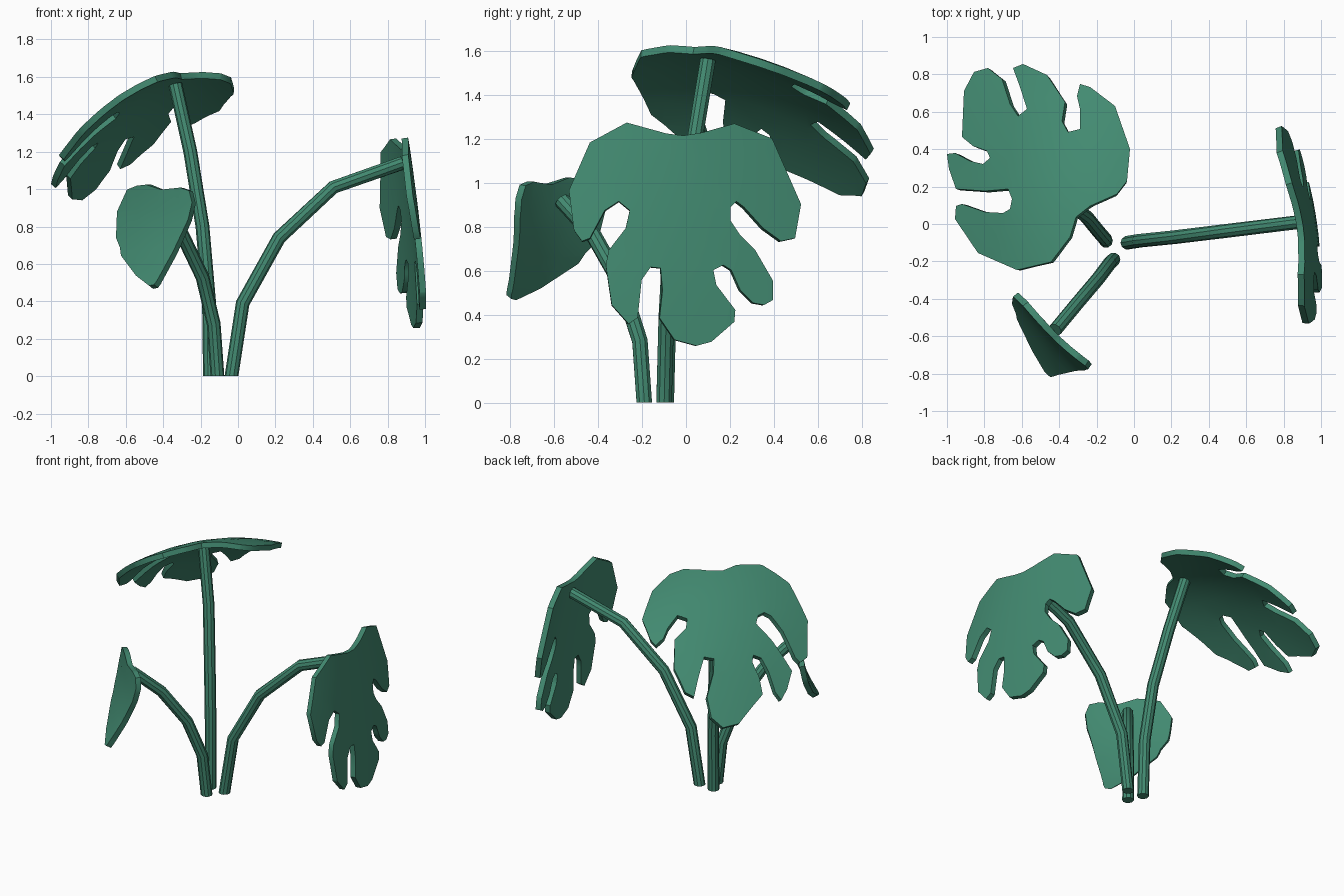
import bpy, bmesh, math
from mathutils import Vector

if "Cube" in bpy.data.objects:
    bpy.data.objects.remove(bpy.data.objects["Cube"])

green = bpy.data.materials.new("leaf_green")
green.diffuse_color = (0.055, 0.255, 0.165, 1)
green.use_nodes = True
green.node_tree.nodes["Principled BSDF"].inputs["Base Color"].default_value = green.diffuse_color


def finish(name, bm, angle, thickness=0):
    me = bpy.data.meshes.new(name)
    bm.to_mesh(me)
    bm.free()
    ob = bpy.data.objects.new(name, me)
    bpy.context.collection.objects.link(ob)
    me.materials.append(green)
    bpy.ops.object.select_all(action='DESELECT')
    ob.select_set(True)
    bpy.context.view_layer.objects.active = ob
    if thickness:
        mod = ob.modifiers.new("thickness", 'SOLIDIFY')
        mod.thickness = thickness
        mod.offset = -1
        bpy.ops.object.modifier_apply(modifier=mod.name)
    bpy.ops.object.shade_smooth_by_angle(angle=math.radians(angle))
    return ob


def stem(name, path, r=0.037, sides=10):
    """Tube along a bent path, flat at the ground."""
    pts = [Vector(p) for p in path]
    bm = bmesh.new()
    rings = []
    for i, p in enumerate(pts):
        t = (pts[min(i + 1, len(pts) - 1)] - pts[max(i - 1, 0)]).normalized()
        if i == 0:
            t = Vector((0, 0, 1))
        side = t.cross(Vector((0.6, -0.8, 0))).normalized()
        up = t.cross(side)
        rings.append([bm.verts.new(p + r * (math.cos(a) * side + math.sin(a) * up))
                      for a in (2 * math.pi * k / sides for k in range(sides))])
    for a, b in zip(rings, rings[1:]):
        for k in range(sides):
            n = (k + 1) % sides
            bm.faces.new((a[k], a[n], b[n], b[k]))
    bm.faces.new(rings[0][::-1])
    bm.faces.new(rings[-1])
    bmesh.ops.recalc_face_normals(bm, faces=bm.faces)
    finish(name, bm, 25)


def leaf(name, outline, centre, scale, surface, outward, step=0.11):
    """Flat outline, cut on a grid, bent onto a curved surface and thickened."""
    bm = bmesh.new()
    bm.faces.new([bm.verts.new(((a - centre[0]) / scale, (centre[1] - b) / scale, 0))
                  for a, b in outline])
    for axis in ((1, 0, 0), (0, 1, 0)):
        for k in range(-10, 16):
            bmesh.ops.bisect_plane(bm, geom=bm.verts[:] + bm.edges[:] + bm.faces[:],
                                   plane_co=Vector(axis) * (k * step + 0.013), plane_no=axis)
    bmesh.ops.remove_doubles(bm, verts=bm.verts, dist=0.004)
    bmesh.ops.triangulate(bm, faces=bm.faces)
    for v in bm.verts:
        v.co = surface(v.co.x, v.co.y)
    bm.normal_update()
    if sum((f.normal * f.calc_area() for f in bm.faces), Vector()).dot(Vector(outward)) < 0:
        bmesh.ops.reverse_faces(bm, faces=bm.faces)
    bm.normal_update()
    finish(name, bm, 35, 0.035)


# Stems
stem("tall_stem", [(-.15, -.09, 0), (-.155, -.08, .4), (-.19, -.04, .8),
                   (-.255, .04, 1.2), (-.335, .1, 1.56)])
stem("right_stem", [(-.035, -.1, 0), (.025, -.09, .39), (.22, -.07, .74),
                    (.51, -.035, 1.01), (.88, .01, 1.14)])
stem("small_stem", [(-.11, -.19, 0), (-.13, -.21, .28), (-.19, -.29, .53),
                    (-.30, -.42, .76), (-.42, -.565, .92)])

# Top leaf: outline seen from above, drooping toward its tip
TOP = [(1130, 150), (1115, 107), (1090, 88), (1080, 85), (1077, 97), (1080, 110), (1080, 130),
       (1068, 133), (1062, 122), (1065, 103), (1047, 76), (1023, 65), (1013, 69), (1020, 88),
       (1027, 110), (1018, 117), (1010, 105), (1002, 80), (988, 69), (974, 73), (964, 92),
       (962, 138), (973, 147), (987, 152), (990, 159), (983, 165), (970, 162), (955, 154),
       (947, 155), (949, 170), (956, 190), (985, 192), (1008, 190), (1012, 200), (1010, 210),
       (1003, 214), (985, 213), (962, 205), (956, 207), (955, 220), (978, 254), (1017, 271),
       (1051, 263), (1070, 238), (1076, 218), (1090, 207), (1117, 195), (1127, 182)]


def top_surface(x, y):
    u = -.65 * (x + .3) + .76 * (y - .05)
    v = .76 * (x + .3) + .65 * (y - .05)
    return Vector((x, y, 1.62 - .3 * u - .457 * u * u + (.06 + .4 * u) * v - .466 * v * v))


leaf("top_leaf", TOP, (1134, 225), 187, top_surface, (0, 0, 1))

# Right leaf: outline seen from the right, hanging down
SIDE = [(627, 122), (667, 133), (684, 135), (703, 132), (735, 123), (773, 138), (802, 204),
        (796, 238), (782, 241), (764, 228), (745, 207), (737, 201), (731, 207), (731, 220),
        (741, 235), (756, 250), (774, 281), (774, 300), (765, 305), (754, 303), (741, 290),
        (732, 270), (724, 265), (714, 270), (717, 285), (736, 310), (735, 322), (712, 342),
        (697, 346), (675, 340), (660, 318), (663, 290), (661, 268), (651, 267), (642, 280),
        (638, 318), (629, 324), (612, 305), (606, 265), (609, 250), (626, 228), (630, 210),
        (619, 201), (605, 210), (590, 238), (582, 241), (574, 230), (569, 190), (590, 142)]


def side_surface(y, z):
    d = 1.2 - z
    return Vector((.905 + .14 * d - .065 * d * d - .15 * y + (.22 * d - .33) * y * y, y, z))


leaf("right_leaf", SIDE, (686.5, 403), 220.3, side_surface, (1, 0, 0))

# Small leaf: outline seen from the front, without splits
SMALL = [(127, 190), (137, 186), (146, 185), (161, 190), (180, 188), (189, 191), (192, 203),
         (188, 220), (173, 252), (157, 281), (154, 285), (149, 286), (136, 276), (121, 256),
         (120, 248), (116, 238), (117, 212)]


def small_surface(x, z):
    a, b = x + .45, z - .8
    return Vector((x, -.64 - a + .35 * b + .8 * a * a - .7 * b * b, z))


leaf("small_leaf", SMALL, (238, 376.5), 187, small_surface, (-1, -1, 0))
